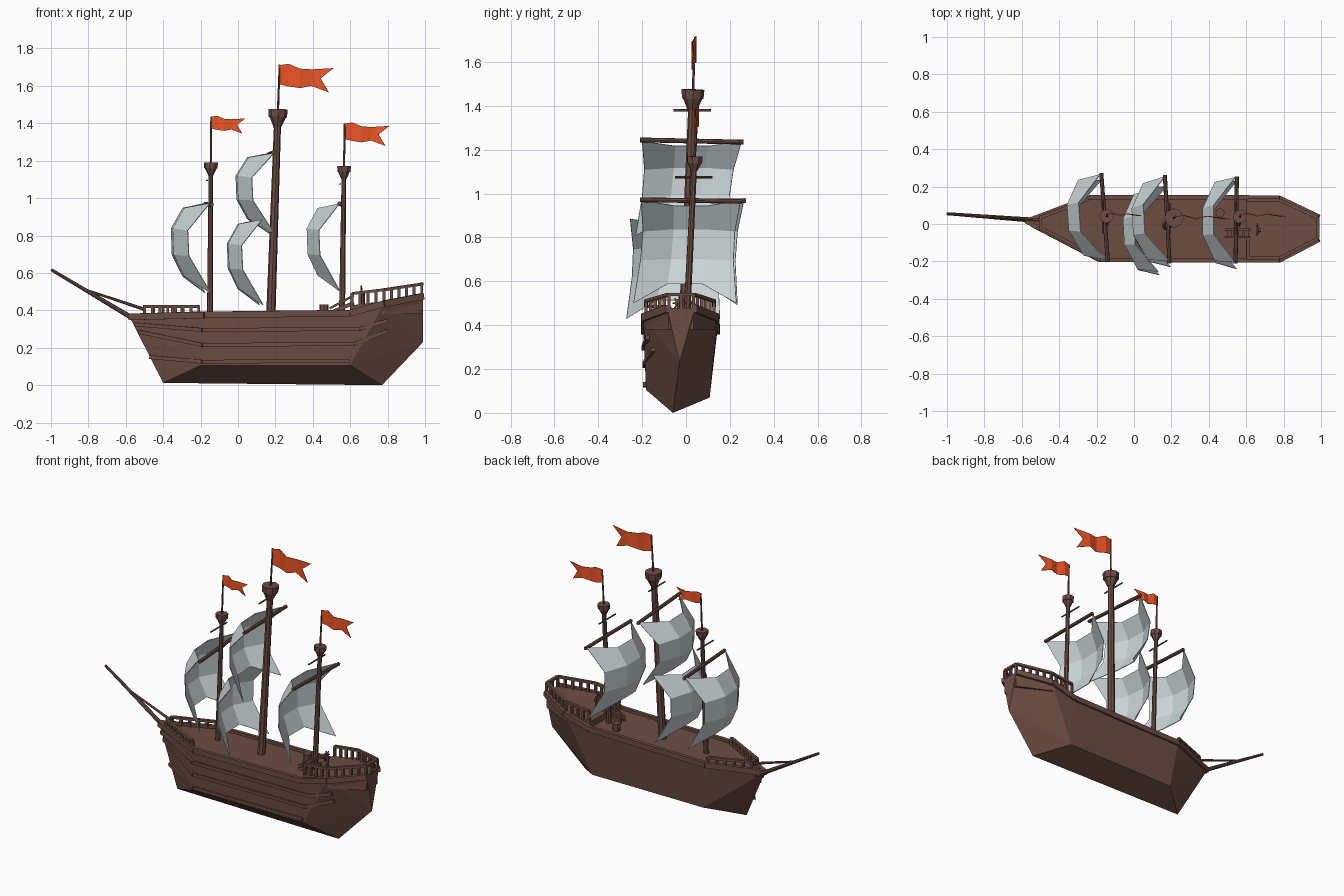
import bpy, bmesh, math
from mathutils import Vector as V

if "Cube" in bpy.data.objects:
    bpy.data.objects.remove(bpy.data.objects["Cube"])


def material(name, rgb):
    m = bpy.data.materials.new(name)
    m.diffuse_color = (*rgb, 1)
    m.use_nodes = True
    m.node_tree.nodes["Principled BSDF"].inputs["Base Color"].default_value = m.diffuse_color
    return m


WOOD = material("wood", (0.15, 0.075, 0.055))
CLOTH = material("sailcloth", (0.6, 0.67, 0.68))
RED = material("flag_red", (0.85, 0.09, 0.02))


def finish(name, bm, mat, thick=0):
    bmesh.ops.recalc_face_normals(bm, faces=bm.faces)
    me = bpy.data.meshes.new(name)
    bm.to_mesh(me)
    bm.free()
    me.materials.append(mat)
    ob = bpy.data.objects.new(name, me)
    bpy.context.collection.objects.link(ob)
    if thick:
        mod = ob.modifiers.new("thickness", "SOLIDIFY")
        mod.thickness, mod.offset = thick, 0
    return ob


def spar(bm, p, q, r1, r2=None, n=8):
    """Tapered round pole from p to q."""
    p, q = V(p), V(q)
    m = bmesh.ops.create_cone(bm, cap_ends=True, segments=n, radius1=r1,
                              radius2=r1 if r2 is None else r2, depth=(q - p).length)
    rot = (q - p).to_track_quat('Z', 'Y').to_matrix()
    for v in m['verts']:
        v.co = rot @ v.co + (p + q) / 2


def beam(bm, p, q, w, h):
    """Square timber from p to q, w wide sideways and h tall."""
    p, q = V(p), V(q)
    d = (q - p).normalized()
    side = d.cross(V((0, 0, 1)))
    side = side.normalized() if side.length > 0.01 else V((0, 1, 0))
    up = side.cross(d)
    ends = [[bm.verts.new(c + side * a * w / 2 + up * b * h / 2)
             for a, b in ((-1, -1), (1, -1), (1, 1), (-1, 1))] for c in (p, q)]
    bm.faces.new(ends[0])
    bm.faces.new(ends[1])
    for i in range(4):
        j = (i + 1) % 4
        bm.faces.new((ends[0][i], ends[0][j], ends[1][j], ends[1][i]))


# Hull: deck edge and chine on each side, shared keel
BOW, KEEL1, KEEL2, STERN = (-.58, .015, .365), (-.4, -.055, .012), (.77, -.06, 0), (.99, -.03, .23)
NEAR = [(-.18, -.193, .375), (.6, -.195, .385), (.78, -.195, .435), (.99, -.085, .475)]
FAR = [(-.24, .143, .375), (.6, .143, .385), (.78, .14, .435), (.99, .04, .475)]
bm = bmesh.new()
bow, k1, k2, st = [bm.verts.new(p) for p in (BOW, KEEL1, KEEL2, STERN)]
decks = []
for edge, cy, cz in ((NEAR, -.182, .105), (FAR, .108, .07)):
    d = [bm.verts.new(p) for p in edge]
    c1, c2 = [bm.verts.new((x, cy, cz)) for x in (-.2, .6)]
    for f in ((bow, k1, c1), (bow, c1, d[0]), (k1, k2, c2, c1), (d[0], c1, c2, d[1]),
              (d[1], c2, d[2]), (c2, st, d[2]), (c2, k2, st), (st, d[3], d[2])):
        bm.faces.new(f)
    decks.append(d)
n, f = decks
bm.faces.new((bow, n[0], f[0]))
for i in range(3):
    bm.faces.new((n[i], n[i + 1], f[i + 1], f[i]))
bm.faces.new((n[3], st, f[3]))
finish("hull", bm, WOOD)

# Raised stern deck
bm = bmesh.new()
outline = [(.6, -.18, .425), (.78, -.185, .448), (.985, -.08, .478),
           (.985, .035, .478), (.78, .13, .448), (.6, .13, .425)]
top = [bm.verts.new(p) for p in outline]
low = [bm.verts.new((p[0], p[1], .38)) for p in outline]
bm.faces.new(top)
bm.faces.new(low)
for i in range(6):
    j = (i + 1) % 6
    bm.faces.new((top[i], top[j], low[j], low[i]))
finish("stern_deck", bm, WOOD)

# Gunwales on both sides
bm = bmesh.new()
for edge in (NEAR, FAR):
    path = [BOW] + edge
    for a, b in zip(path, path[1:]):
        beam(bm, a, b, .022, .035)
finish("gunwales", bm, WOOD)

# Raised planks along the near side
bm = bmesh.new()
for path in ([(-.53, -.01, .285), (-.19, -.19, .215), (.62, -.19, .22), (.8, -.15, .29)],
             [(-.55, -.005, .325), (-.19, -.193, .295), (.65, -.193, .3), (.8, -.175, .345)],
             [(-.47, -.035, .15), (-.19, -.186, .125), (.6, -.186, .13)]):
    for a, b in zip(path, path[1:]):
        beam(bm, a, b, .018, .02)
finish("hull_planks", bm, WOOD)


# Railings with balusters
def railing(name, path, height, step):
    bm = bmesh.new()
    up = V((0, 0, height))
    for a, b in zip(path, path[1:]):
        a, b = V(a), V(b)
        beam(bm, a + up, b + up, .018, .015)
        k = max(1, round((b - a).length / step))
        for i in range(k + 1):
            p = a.lerp(b, i / k)
            beam(bm, p, p + up, .015, .015)
    finish(name, bm, WOOD)


railing("bow_railing", [(-.21, -.17, .37), (-.5, -.02, .37), (-.5, .035, .37), (-.25, .13, .37)], .05, .05)
railing("stern_railing", [(.61, -.182, .425), (.78, -.182, .445), (.982, -.078, .475),
                          (.982, .034, .475), (.78, .128, .445), (.61, .128, .425)], .065, .045)
railing("stern_front_railing", [(.61, -.182, .425), (.61, -.1, .425)], .06, .04)

# Stairs, barrel and steering wheel
bm = bmesh.new()
for y in (-.07, -.03):
    beam(bm, (.49, y, .385), (.62, y, .44), .01, .02)
    beam(bm, (.49, y, .41), (.62, y, .48), .01, .012)
for i in range(4):
    x = .51 + i * .03
    beam(bm, (x, -.07, .395 + i * .013), (x, -.03, .395 + i * .013), .022, .008)
finish("stairs", bm, WOOD)
bm = bmesh.new()
spar(bm, (.46, .06, .375), (.46, .06, .43), .025)
finish("barrel", bm, WOOD)
bm = bmesh.new()
spar(bm, (.67, -.035, .43), (.67, -.03, .5), .01)
for i in range(4):
    a = i * math.pi / 4
    o = V((0, math.cos(a), math.sin(a))) * .032
    c = V((.66, -.03, .5))
    spar(bm, c - o, c + o, .004, n=5)
spar(bm, (.655, -.03, .5), (.665, -.03, .5), .022)
finish("steering_wheel", bm, WOOD)

# Bowsprit with its brace
bm = bmesh.new()
spar(bm, (-.5, .018, .32), (-.998, .055, .617), .014, .008)
spar(bm, (-.5, .02, .405), (-.8, .04, .505), .009, .006, 6)
finish("bowsprit", bm, WOOD)

# Masts: base, nest top, radius, nest radius, flagpole top
MASTS = {
    "fore": ((-.15, .005, .36), (-.145, .042, 1.19), .016, .038, 1.435),
    "main": ((.175, -.01, .36), (.214, .032, 1.475), .025, .052, 1.715),
    "mizzen": ((.556, 0, .36), (.567, .04, 1.17), .017, .038, 1.395)}
for name, (p, q, r, nr, pole) in MASTS.items():
    p, q = V(p), V(q)
    d = (q - p).normalized()
    bm = bmesh.new()
    spar(bm, p, q - d * nr, r, r * .75)
    spar(bm, q - d * nr * 1.8, q - d * nr * .8, r * .85, nr * .85)
    spar(bm, q - d * nr * .8, q, nr * .95, nr)
    spar(bm, q, q + d * (pole - q.z), .006, .005, 6)
    c = q - d * .095
    spar(bm, c + V((-.02, -.085, 0)), c + V((-.02, .085, 0)), .005, n=6)
    finish(name + "_mast", bm, WOOD)

# Yards
for name, a, b in (("fore", (-.14, -.2, .965), (-.175, .272, .968)),
                   ("main", (.19, -.21, 1.245), (.165, .262, 1.235)),
                   ("mizzen", (.543, -.21, .972), (.55, .255, .965)),
                   ("main_lower", (.19, -.03, .85), (.1, -.03, .87))):
    if name == "main_lower":
        continue
    bm = bmesh.new()
    spar(bm, a, b, .011)
    finish(name + "_yard", bm, WOOD)

# Sails: 3 x 3 facets, bellied forward with drooping corners
CENTRE = [(-.125, -.025), (-.187, -.135), (-.182, -.275), (-.125, -.39)]
EDGE = [(0, 0), (-.118, -.145), (-.112, -.28), (.005, -.48)]


def sail(name, x, z, depth, height, y_top, y_low, yaw):
    bm = bmesh.new()
    rows = []
    for i in range(4):
        t = i / 3
        y0 = y_top[0] * (1 - t) + y_low[0] * t
        y1 = y_top[1] * (1 - t) + y_low[1] * t
        if i in (1, 2):
            y0, y1 = y0 + .02, y1 - .02
        row = []
        for j, s in enumerate((0, .33, .67, 1)):
            dx, dz = (CENTRE if j in (1, 2) else EDGE)[i]
            row.append(bm.verts.new((x + dx * depth + yaw * (s - .5), y0 + (y1 - y0) * s, z + dz * height)))
        rows.append(row)
    for i in range(3):
        for j in range(3):
            bm.faces.new((rows[i][j], rows[i][j + 1], rows[i + 1][j + 1], rows[i + 1][j]))
    finish(name, bm, CLOTH, .004)


sail("fore_sail", -.165, .972, 1, 1, (-.19, .265), (-.185, .235), -.03)
sail("main_upper_sail", .18, 1.24, 1, .9, (-.2, .255), (-.23, .2), -.025)
sail("main_lower_sail", .12, .885, .93, .95, (-.255, .19), (-.272, .155), -.02)
sail("mizzen_sail", .543, .97, .93, .98, (-.205, .25), (-.24, .23), 0)

# Swallow-tailed flags, gently waved
for name, x, y, z, s in (("fore", -.145, .052, 1.435, .62), ("main", .216, .038, 1.71, 1),
                         ("mizzen", .567, .05, 1.398, .82)):
    bm = bmesh.new()
    top = [(0, .0, 0), (.055, .008, .008), (.115, -.01, -.018), (.18, .004, -.022), (.295, -.012, -.015)]
    low = [(0, 0, -.1), (.05, .008, -.112), (.115, -.01, -.122), (.175, .004, -.11), (.27, -.012, -.145)]
    T, L = [[bm.verts.new((x + a * s, y + b * s, z + c * s)) for a, b, c in row] for row in (top, low)]
    notch = bm.verts.new((x + .225 * s, y - .004, z - .07 * s))
    for i in range(3):
        bm.faces.new((T[i], T[i + 1], L[i + 1], L[i]))
    for tri in ((T[3], T[4], notch), (T[3], notch, L[3]), (L[3], notch, L[4])):
        bm.faces.new(tri)
    finish(name + "_flag", bm, RED, .004)
